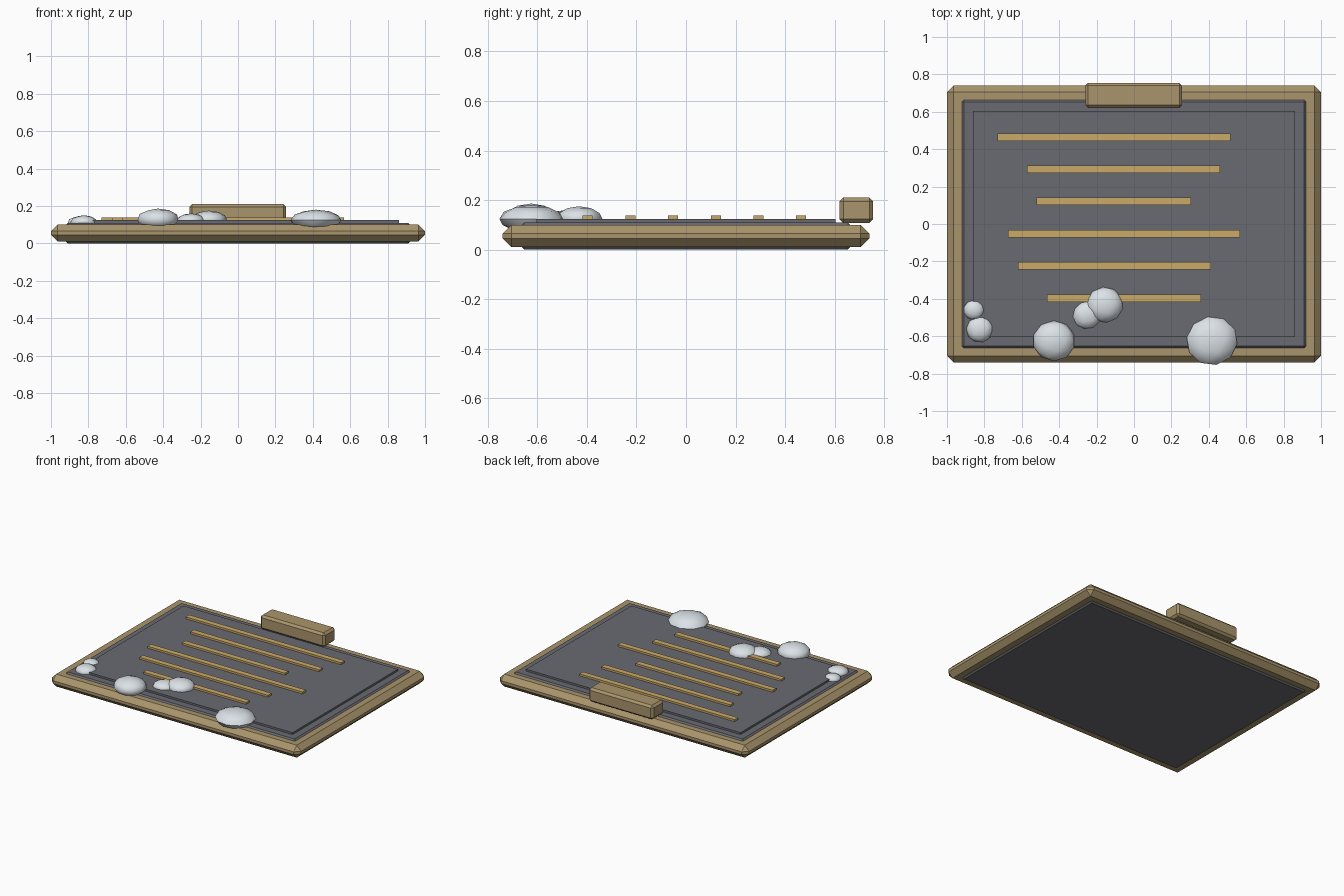
import bpy, bmesh, math
from mathutils import Matrix

if "Cube" in bpy.data.objects:
    bpy.data.objects.remove(bpy.data.objects["Cube"])


def material(name, rgb):
    m = bpy.data.materials.new(name)
    m.diffuse_color = (*rgb, 1)
    m.use_nodes = True
    m.node_tree.nodes["Principled BSDF"].inputs["Base Color"].default_value = m.diffuse_color
    return m


WOOD = material("tan wood", (0.40, 0.30, 0.15))
STRIPE = material("golden chalk", (0.59, 0.40, 0.14))
SLATE = material("grey slate", (0.143, 0.145, 0.165))
SNOW = material("snow", (0.72, 0.77, 0.81))


def finish(name, bm, mat):
    me = bpy.data.meshes.new(name)
    bm.to_mesh(me)
    bm.free()
    me.materials.append(mat)
    ob = bpy.data.objects.new(name, me)
    bpy.context.collection.objects.link(ob)
    return ob


def box(name, x, y, z, mat, bevel=0.0):
    """Box from (min, max) ranges with chamfered edges."""
    bm = bmesh.new()
    size = [b - a for a, b in (x, y, z)]
    mid = [(a + b) / 2 for a, b in (x, y, z)]
    bmesh.ops.create_cube(bm, size=1, matrix=Matrix.Translation(mid) @ Matrix.Diagonal((*size, 1)))
    if bevel:
        bmesh.ops.bevel(bm, geom=bm.edges[:], offset=bevel, segments=1, affect='EDGES')
    return finish(name, bm, mat)


# Slate slab and raised writing panel
box("slab", (-0.92, 0.92), (-0.663, 0.663), (0.0, 0.11), SLATE, 0.01)
box("writing_panel", (-0.86, 0.86), (-0.603, 0.603), (0.10, 0.124), SLATE)

# Wooden frame: two long rails and two side rails
for s, side in ((-1, "front"), (1, "back")):
    box(side + "_rail", (-1, 1), sorted((s * 0.62, s * 0.74)), (0.01, 0.10), WOOD, 0.035)
for s, side in ((-1, "left"), (1, "right")):
    box(side + "_rail", sorted((s * 0.88, s * 1.0)), (-0.74, 0.74), (0.01, 0.10), WOOD, 0.035)

# Wooden block at the back edge
box("top_block", (-0.26, 0.257), (0.62, 0.755), (0.108, 0.21), WOOD, 0.015)

# Written lines: y, x start, x end
for i, (y, x0, x1) in enumerate([(0.465, -0.73, 0.515), (0.292, -0.573, 0.46),
                                 (0.121, -0.52, 0.305), (-0.053, -0.673, 0.568),
                                 (-0.224, -0.62, 0.412), (-0.398, -0.466, 0.358)]):
    box(f"text_line_{i + 1}", (x0, x1), (y - 0.02, y + 0.02), (0.115, 0.138), STRIPE)

# Flattened snow lumps: x, y, z, radius, half height, turn
for i, (x, y, z, r, h, turn) in enumerate([(0.417, -0.625, 0.124, 0.137, 0.056, 10),
                                           (-0.428, -0.625, 0.128, 0.114, 0.058, 0),
                                           (-0.25, -0.487, 0.122, 0.078, 0.038, 25),
                                           (-0.157, -0.432, 0.125, 0.100, 0.050, 5),
                                           (-0.824, -0.563, 0.113, 0.073, 0.037, 15),
                                           (-0.855, -0.460, 0.113, 0.056, 0.030, 0)]):
    bm = bmesh.new()
    bmesh.ops.create_icosphere(bm, subdivisions=2, radius=1,
                               matrix=Matrix.Translation((x, y, z))
                               @ Matrix.Rotation(math.radians(turn), 4, 'Z')
                               @ Matrix.Diagonal((r, r * 0.95, h, 1)))
    ob = finish(f"snow_lump_{i + 1}", bm, SNOW)
    bpy.ops.object.select_all(action='DESELECT')
    ob.select_set(True)
    bpy.context.view_layer.objects.active = ob
    bpy.ops.object.shade_smooth_by_angle(angle=math.radians(35))
